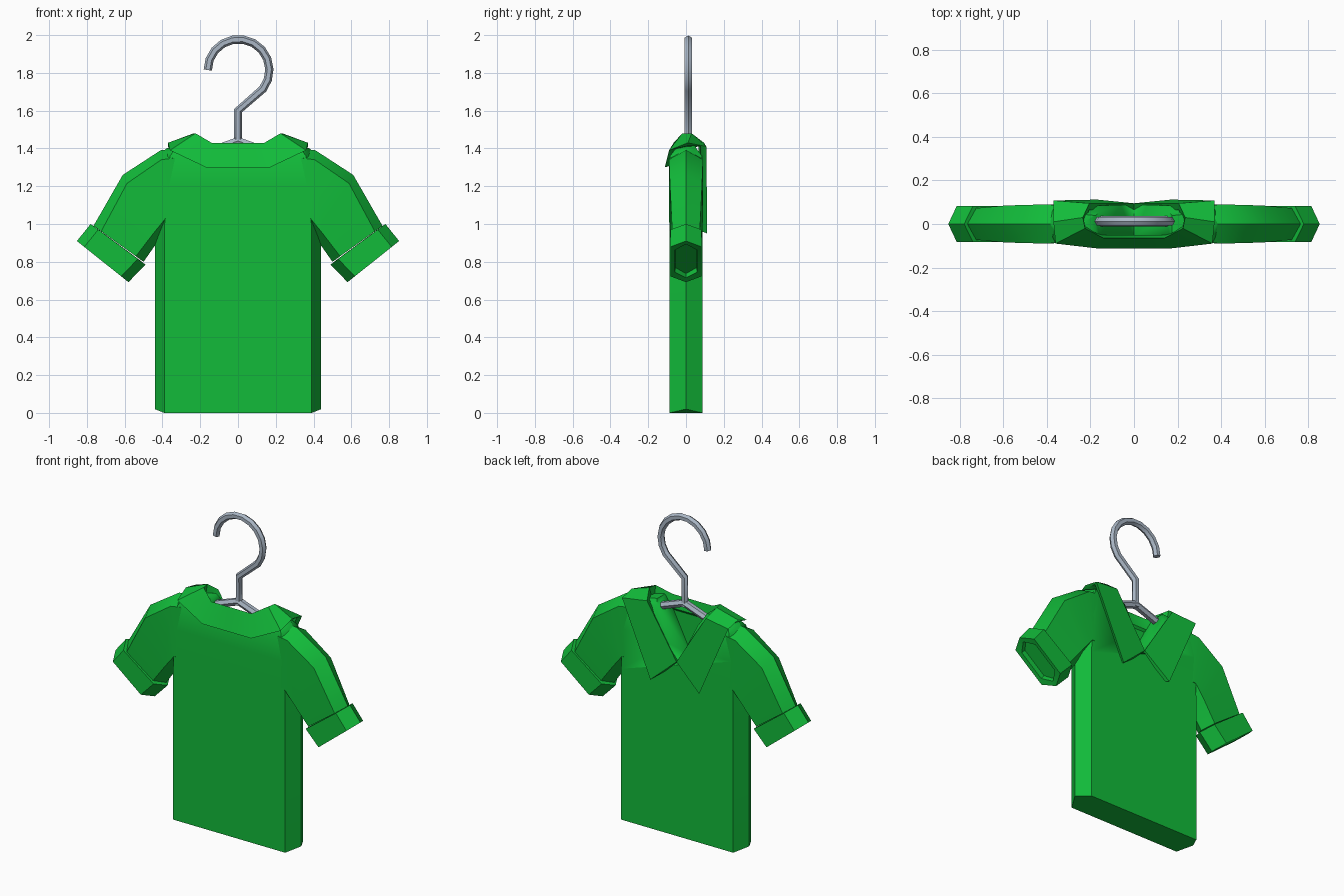
import bpy, bmesh, math
from mathutils import Vector

if "Cube" in bpy.data.objects:
    bpy.data.objects.remove(bpy.data.objects["Cube"])


def material(name, col):
    m = bpy.data.materials.new(name)
    m.diffuse_color = (*col, 1)
    m.use_nodes = True
    m.node_tree.nodes["Principled BSDF"].inputs["Base Color"].default_value = m.diffuse_color
    return m


GREEN = material("green_cloth", (0.006, 0.50, 0.042))
STEEL = material("grey_metal", (0.40, 0.47, 0.56))


def finish(name, bm, mat, angle=40):
    bmesh.ops.recalc_face_normals(bm, faces=bm.faces)
    me = bpy.data.meshes.new(name)
    bm.to_mesh(me)
    bm.free()
    ob = bpy.data.objects.new(name, me)
    bpy.context.collection.objects.link(ob)
    me.materials.append(mat)
    bpy.ops.object.select_all(action='DESELECT')
    ob.select_set(True)
    bpy.context.view_layer.objects.active = ob
    bpy.ops.object.shade_smooth_by_angle(angle=math.radians(angle))
    return ob


def bridge(bm, rings, closed=True):
    for a, b in zip(rings, rings[1:]):
        n = len(a)
        for i in range(n if closed else n - 1):
            j = (i + 1) % n
            bm.faces.new((a[i], a[j], b[j], b[i]))


def hex_loft(sections, chamfer, side=1):
    """Loft six-sided sections; each is (x1, z1, x2, z2, half depth)."""
    bm = bmesh.new()
    rings = []
    for x1, z1, x2, z2, d in sections:
        a, b = Vector((side * x1, 0, z1)), Vector((side * x2, 0, z2))
        u = (b - a).normalized() * chamfer
        y = Vector((0, d, 0))
        rings.append([bm.verts.new(p) for p in
                      (a, a + u - y, b - u - y, b, b - u + y, a + u + y)])
    bridge(bm, rings)
    bm.faces.new(rings[0])
    bm.faces.new(rings[-1])
    return bm


# shirt body, with the hem dipping at front and back
bm = hex_loft([(-w, z, w, z, d) for z, w, d in
               ((0.02, 0.44, 0.088), (0.95, 0.44, 0.088), (1.2, 0.43, 0.088),
                (1.36, 0.41, 0.085), (1.40, 0.38, 0.055), (1.43, 0.24, 0.04))], 0.05)
for v in bm.verts:
    if v.co.z < 0.03 and abs(v.co.y) > 0.01:
        v.co.z = 0
body = finish("shirt_body", bm, GREEN)

# V neck opening
bm = bmesh.new()
rings = [[bm.verts.new((x, y, z)) for x, z in ((-0.22, 1.52), (0.22, 1.52), (0, 1.08))]
         for y in (-0.06, 0.2)]
bridge(bm, rings)
for r in rings:
    bm.faces.new(r)
cutter = finish("neck_cutter", bm, GREEN)
cutter.hide_render = True
mod = body.modifiers.new("neck", 'BOOLEAN')
mod.operation, mod.solver, mod.object = 'DIFFERENCE', 'EXACT', cutter
bpy.context.view_layer.objects.active = body
bpy.ops.object.modifier_apply(modifier=mod.name)
bpy.data.objects.remove(cutter)

# sleeves and turned-up cuffs
for side, tag in ((1, "right"), (-1, "left")):
    finish("sleeve_" + tag, hex_loft(
        [(0.33, 1.40, 0.33, 0.98, 0.085), (0.41, 1.39, 0.38, 0.98, 0.090),
         (0.61, 1.26, 0.43, 0.90, 0.085), (0.765, 0.99, 0.50, 0.80, 0.073)], 0.05, side), GREEN)
    finish("cuff_" + tag, hex_loft(
        [(0.745, 0.975, 0.515, 0.805, 0.065), (0.78, 1.00, 0.49, 0.785, 0.083),
         (0.853, 0.91, 0.58, 0.692, 0.083), (0.825, 0.893, 0.603, 0.715, 0.06),
         (0.805, 0.915, 0.585, 0.737, 0.055)], 0.05, side), GREEN)

# folded collar: each station is crest point, then outer edge point
stations = [((0.0, -0.065, 1.43), (0.0, -0.112, 1.30)),
            ((0.14, -0.065, 1.43), (0.17, -0.112, 1.30)),
            ((0.225, -0.02, 1.48), (0.36, -0.09, 1.39)),
            ((0.235, 0.03, 1.48), (0.37, 0.01, 1.43)),
            ((0.205, 0.095, 1.43), (0.37, 0.108, 1.41)),
            ((0.0, 0.095, 1.10), (0.17, 0.112, 0.95))]
for side, tag in ((1, "right"), (-1, "left")):
    bm = bmesh.new()
    rings = []
    for i, (c, o) in enumerate(stations):
        c, o = Vector(c), Vector(o)
        drop = Vector((0, 0, -0.08 if i < 4 else -0.02))
        inner = c + drop + Vector((0, 0.015 if i < 3 else -0.03, 0))
        tuck = o + (c - o) * 0.08
        tuck.y *= 0.72
        tuck.z -= 0.02 if i == 3 else 0
        rings.append([bm.verts.new((p.x * side, p.y, p.z)) for p in (inner, c, o, tuck)])
    bridge(bm, rings)
    bm.faces.new(rings[-1])
    finish("collar_" + tag, bm, GREEN, 35)


# hanger wire
def tube(name, pts, r):
    cu = bpy.data.curves.new(name, 'CURVE')
    cu.dimensions = '3D'
    cu.bevel_depth, cu.bevel_resolution, cu.use_fill_caps = r, 1, True
    sp = cu.splines.new('POLY')
    sp.points.add(len(pts) - 1)
    for p, (x, z) in zip(sp.points, pts):
        p.co = (x, 0.012, z, 1)
    ob = bpy.data.objects.new(name, cu)
    bpy.context.collection.objects.link(ob)
    dg = bpy.context.evaluated_depsgraph_get()
    bm = bmesh.new()
    bm.from_mesh(bpy.data.meshes.new_from_object(ob.evaluated_get(dg)))
    bpy.data.objects.remove(ob)
    finish(name, bm, STEEL, 50)


arc = [math.radians(-38 + 218 * i / 11) for i in range(12)]
tube("hanger_hook", [(0, 1.42), (0, 1.60)] +
     [(0.003 + 0.163 * math.cos(a), 1.815 + 0.163 * math.sin(a)) for a in arc], 0.022)
tube("hanger_arms", [(-0.36, 1.31), (0, 1.44), (0.36, 1.31)], 0.024)
